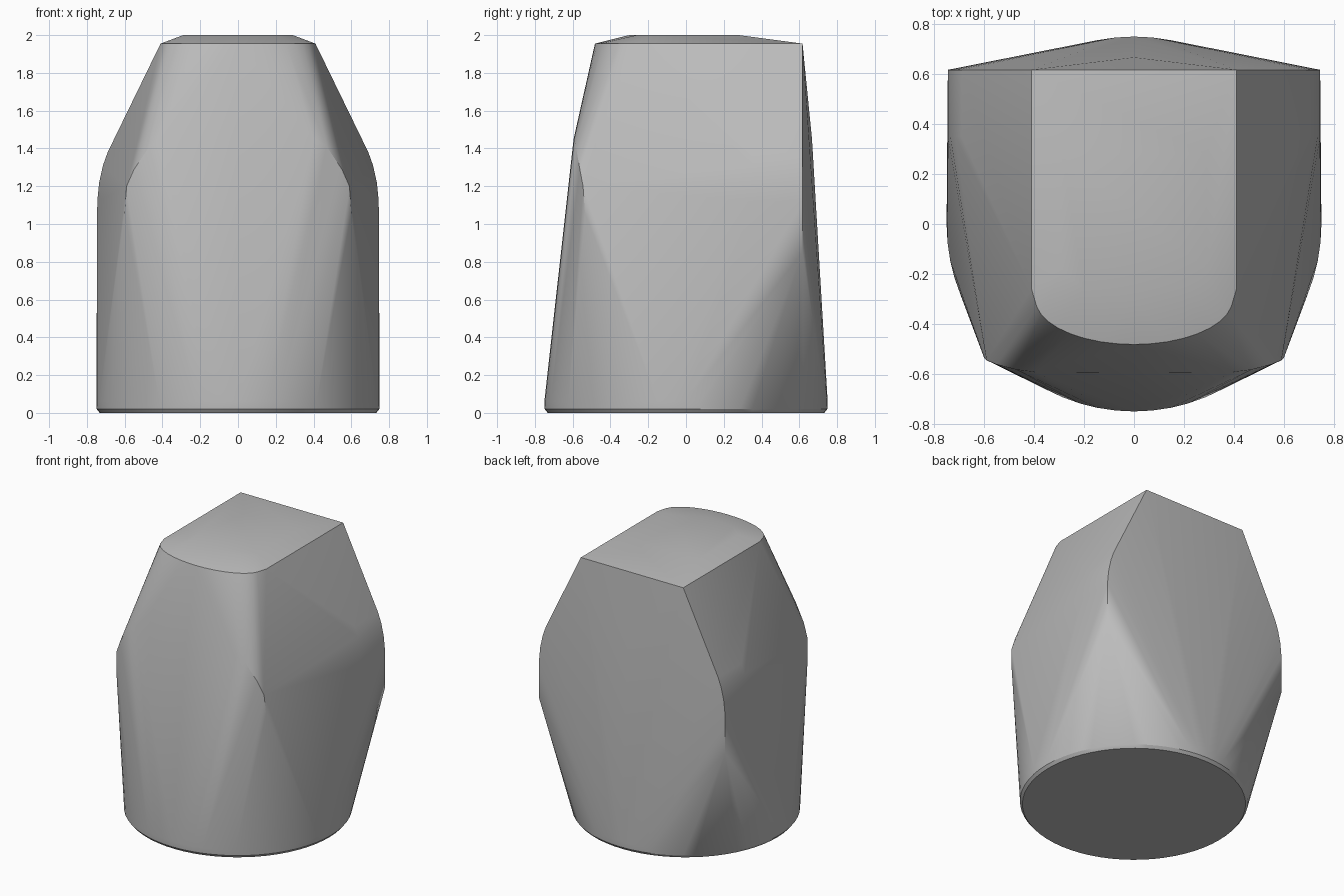
import bpy
import bmesh
from math import sin, cos, pi, radians

cube = bpy.data.objects.get("Cube")
if cube:
    bpy.data.objects.remove(cube, do_unlink=True)


def ring(radius, z, count=64):
    return [(radius * cos(2 * pi * i / count), radius * sin(2 * pi * i / count), z)
            for i in range(count)]


def both_sides(points):
    return points + [(-x, y, z) for x, y, z in points if x > 0]


# Round foot with a tiny chamfer
points = ring(0.732, 0) + ring(0.748, 0.02) + ring(0.75, 0.06)

# Shoulder outline, carried forward from the back corners
shoulder = [(0.745, 0.85), (0.745, 1.12), (0.735, 1.22), (0.715, 1.31), (0.69, 1.38)]
points += both_sides([(x, 0.617, z) for x, z in shoulder])
points += both_sides([(x, 0.35, z) for x, z in shoulder[1:]])

# Shallow ridge down the back
points += both_sides([(0, 0.667, 1.45), (0.1, 0.663, 1.45)])

# Front cheek corners
points += both_sides([(0.4, -0.592, 1.45), (0.47, -0.583, 1.41), (0.55, -0.562, 1.29),
                      (0.59, -0.545, 1.2), (0.6, -0.535, 1.06), (0, -0.595, 1.45)])

# Top rim: square at the back, bowed at the front
points += both_sides([(0.41, 0.617, 1.955), (0.41, -0.26, 1.955)])
points += [(0.395 * sin(a), -0.3 - 0.182 * cos(a), 1.955)
           for a in [radians(d) for d in range(-90, 91, 10)]]

# Gently raised crown
points += both_sides([(0.29, 0.28, 2), (0.29, -0.18, 2), (0.2, -0.26, 2), (0, -0.3, 2)])

# Stretch one skin over all the sections
bm = bmesh.new()
for p in points:
    bm.verts.new(p)
hull = bmesh.ops.convex_hull(bm, input=bm.verts[:])
loose = {g for g in hull["geom_interior"] + hull["geom_unused"]
         if isinstance(g, bmesh.types.BMVert)}
bmesh.ops.delete(bm, geom=list(loose), context='VERTS')
bmesh.ops.dissolve_limit(bm, angle_limit=radians(0.5), verts=bm.verts[:], edges=bm.edges[:])
bmesh.ops.recalc_face_normals(bm, faces=bm.faces[:])

mesh = bpy.data.meshes.new("knob_body")
bm.to_mesh(mesh)
bm.free()
body = bpy.data.objects.new("knob_body", mesh)
bpy.context.collection.objects.link(body)

# Plain grey finish
grey = bpy.data.materials.new("plain_grey")
grey.use_nodes = True
color = (0.5, 0.5, 0.5, 1)
grey.diffuse_color = color
grey.node_tree.nodes["Principled BSDF"].inputs["Base Color"].default_value = color
mesh.materials.append(grey)

bpy.ops.object.select_all(action='DESELECT')
body.select_set(True)
bpy.context.view_layer.objects.active = body
bpy.ops.object.shade_smooth_by_angle(angle=radians(25))
